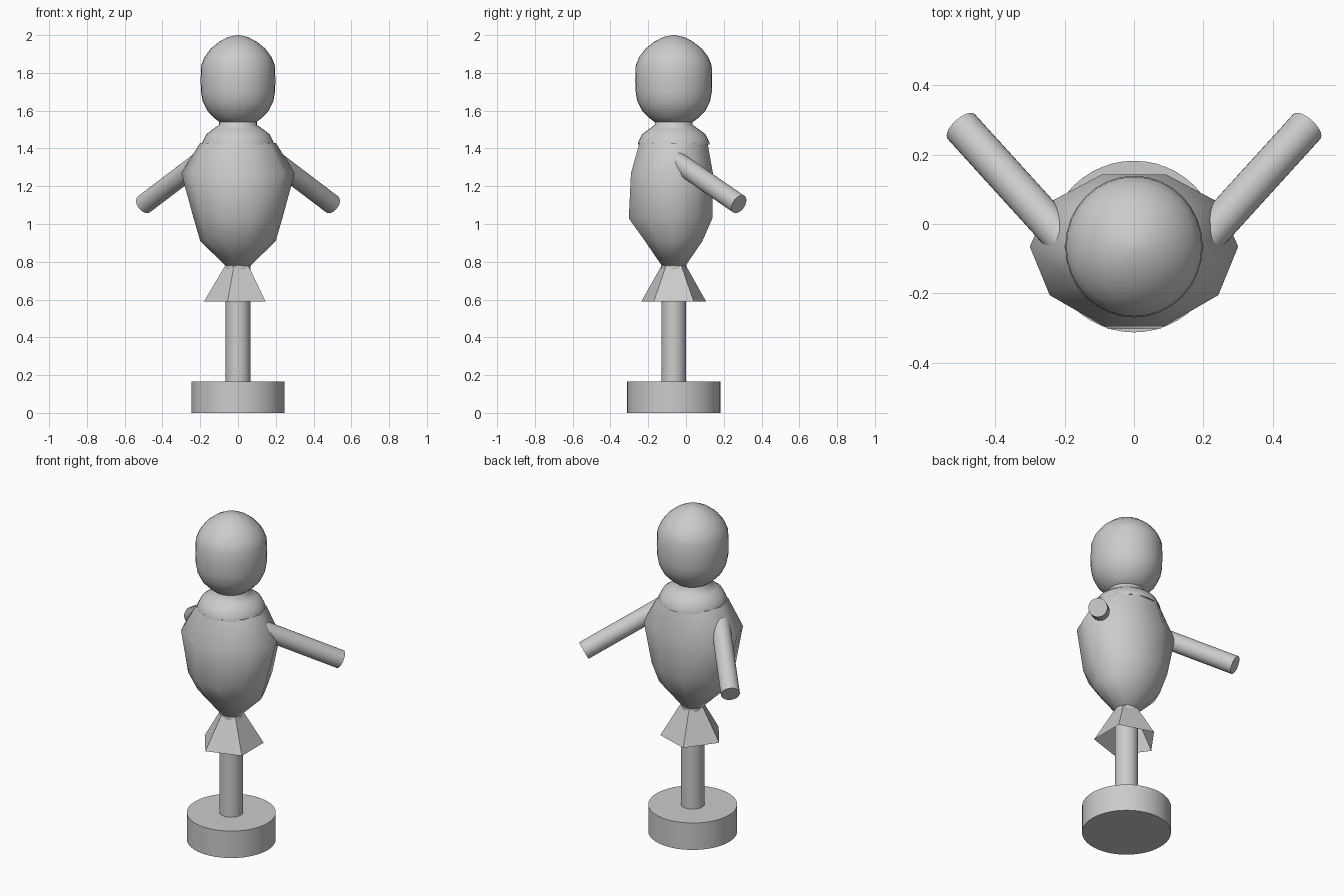
import bpy, bmesh, math
from mathutils import Vector

if "Cube" in bpy.data.objects:
    bpy.data.objects.remove(bpy.data.objects["Cube"])

CY = -0.065  # y of the figure's vertical axis


def finish(name, bm, angle=35):
    bmesh.ops.recalc_face_normals(bm, faces=bm.faces)
    me = bpy.data.meshes.new(name)
    bm.to_mesh(me)
    bm.free()
    ob = bpy.data.objects.new(name, me)
    bpy.context.collection.objects.link(ob)
    bpy.ops.object.select_all(action='DESELECT')
    ob.select_set(True)
    bpy.context.view_layer.objects.active = ob
    bpy.ops.object.shade_smooth_by_angle(angle=math.radians(angle))
    return ob


def loft(name, rings, n, turn=0.0, bottom=True, top=True, angle=35):
    """Stack of rings (z, x radius, front y radius, back y radius)."""
    bm = bmesh.new()
    loops = []
    for z, rx, rf, rb in rings:
        loop = []
        for i in range(n):
            a = turn + 2 * math.pi * i / n
            s = math.sin(a)
            loop.append(bm.verts.new((rx * math.cos(a), CY + s * (rb if s > 0 else rf), z)))
        loops.append(loop)
    for a, b in zip(loops, loops[1:]):
        for i in range(n):
            j = (i + 1) % n
            bm.faces.new((a[i], a[j], b[j], b[i]))
    if bottom:
        bm.faces.new(loops[0])
    if top:
        bm.faces.new(loops[-1])
    return finish(name, bm, angle)


def tube(name, p0, p1, r, n=32):
    p0, p1 = Vector(p0), Vector(p1)
    d = p1 - p0
    bm = bmesh.new()
    bmesh.ops.create_cone(bm, cap_ends=True, segments=n, radius1=r, radius2=r, depth=d.length)
    rot = d.to_track_quat('Z', 'Y').to_matrix().to_4x4()
    bmesh.ops.transform(bm, matrix=rot, verts=bm.verts)
    bmesh.ops.translate(bm, vec=(p0 + p1) / 2, verts=bm.verts)
    return finish(name, bm)


# round base and post
tube("base", (0, CY, 0), (0, CY, 0.165), 0.247, 48)
tube("post", (0, CY, 0.16), (0, CY, 0.80), 0.065)

# five-sided open skirt, one corner towards -x
loft("skirt", [(0.59, 0.18, 0.18, 0.18), (0.78, 0.068, 0.068, 0.068)],
     5, math.pi, False, False)

# faceted torso
loft("torso", [
    (0.78, 0.067, 0.067, 0.067),
    (0.91, 0.20, 0.16, 0.16),
    (1.03, 0.235, 0.25, 0.215),
    (1.27, 0.30, 0.238, 0.218),
    (1.43, 0.20, 0.19, 0.188),
], 10, angle=60)

# collar and neck
loft("collar", [(z, r, r, r) for z, r in
                [(1.42, 0.19), (1.435, 0.188), (1.475, 0.168), (1.50, 0.135),
                 (1.525, 0.10), (1.57, 0.10)]], 32, angle=60)

# egg-shaped head
head = [(1.53, 0.085), (1.56, 0.125), (1.60, 0.163), (1.65, 0.187), (1.70, 0.196),
        (1.76, 0.198), (1.84, 0.195), (1.885, 0.177), (1.93, 0.143),
        (1.965, 0.10), (1.99, 0.052), (2.0, 0.008)]
loft("head", [(z, r, r * 1.03, r * 1.03) for z, r in head], 32, angle=60)

# arms, swept back and down
for side, name in ((1, "right_arm"), (-1, "left_arm")):
    tube(name, (side * 0.19, -0.058, 1.338), (side * 0.497, 0.28, 1.105), 0.053)
